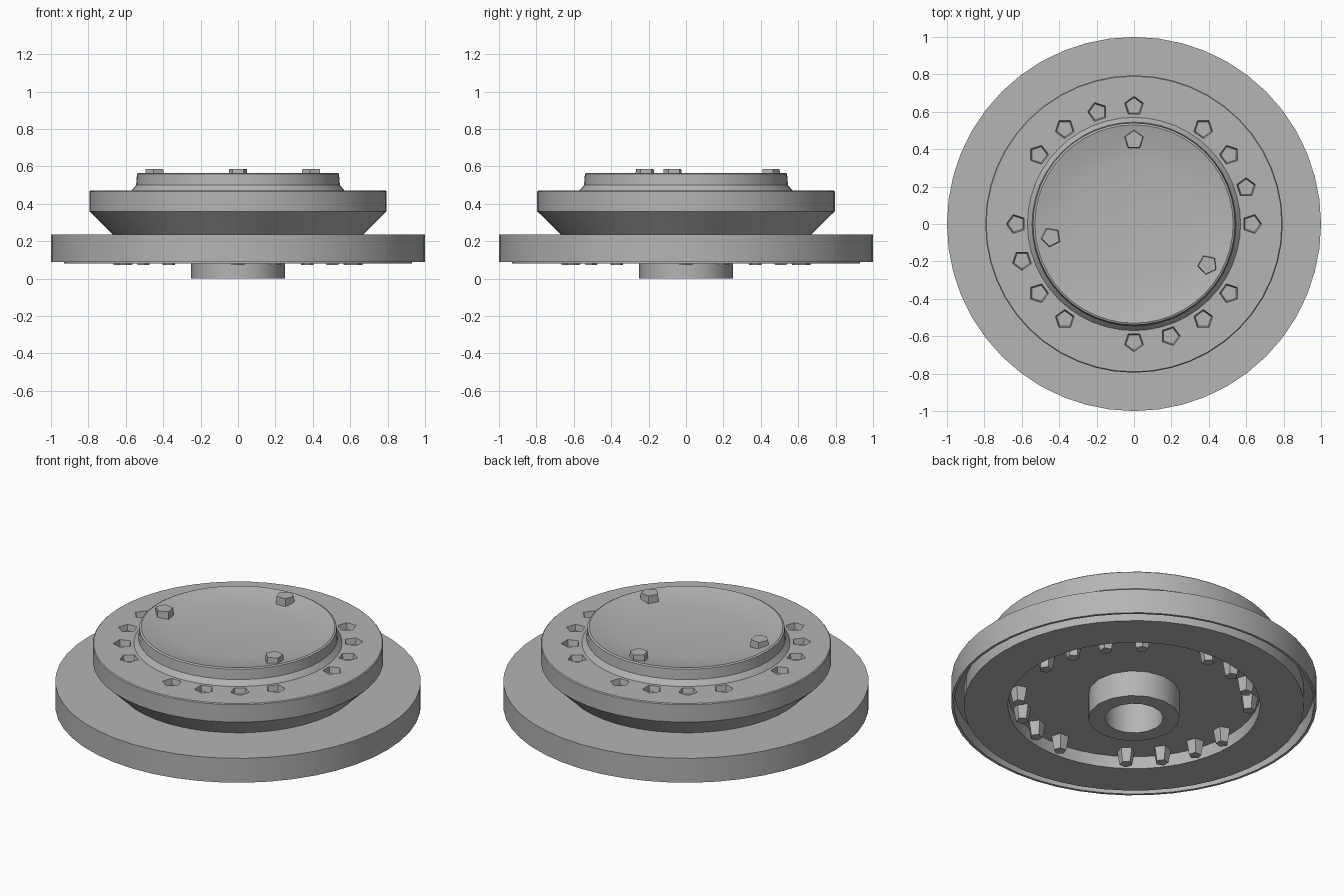
import bpy, bmesh, math

if "Cube" in bpy.data.objects:
    bpy.data.objects.remove(bpy.data.objects["Cube"])

mat = bpy.data.materials.new("mid_grey")
mat.diffuse_color = (0.46, 0.46, 0.46, 1)
mat.use_nodes = True
mat.node_tree.nodes["Principled BSDF"].inputs["Base Color"].default_value = mat.diffuse_color


def finish(name, bm):
    bmesh.ops.recalc_face_normals(bm, faces=bm.faces)
    me = bpy.data.meshes.new(name)
    bm.to_mesh(me)
    bm.free()
    me.materials.append(mat)
    ob = bpy.data.objects.new(name, me)
    bpy.context.collection.objects.link(ob)
    return ob


def activate(ob):
    bpy.ops.object.select_all(action='DESELECT')
    ob.select_set(True)
    bpy.context.view_layer.objects.active = ob


def smooth(ob, deg=30):
    activate(ob)
    bpy.ops.object.shade_smooth_by_angle(angle=math.radians(deg))


def lathe(name, profile, n):
    """Spin an (r, z) profile around z; points with r = 0 become poles."""
    bm = bmesh.new()
    rings = []
    for r, z in profile:
        if r == 0:
            rings.append([bm.verts.new((0, 0, z))] * n)
        else:
            rings.append([bm.verts.new((r * math.cos(2 * math.pi * i / n),
                                        r * math.sin(2 * math.pi * i / n), z))
                          for i in range(n)])
    for a, b in zip(rings, rings[1:]):
        for i in range(n):
            j = (i + 1) % n
            bm.faces.new(list(dict.fromkeys((a[i], a[j], b[j], b[i]))))
    return finish(name, bm)


def pins(name, angles, radius, r_bottom, r_top, z0, z1):
    """Five-sided studs placed on a circle."""
    bm = bmesh.new()
    for deg in angles:
        a = math.radians(deg)
        x, y = radius * math.cos(a), radius * math.sin(a)
        loops = [[bm.verts.new((x + r * math.cos(a + 2 * math.pi * i / 5),
                                y + r * math.sin(a + 2 * math.pi * i / 5), z))
                  for i in range(5)] for r, z in ((r_bottom, z0), (r_top, z1))]
        bm.faces.new(loops[0][::-1])
        bm.faces.new(loops[1])
        for i in range(5):
            j = (i + 1) % 5
            bm.faces.new((loops[0][i], loops[0][j], loops[1][j], loops[1][i]))
    return finish(name, bm)


# Main wheel: dished cap, upper rim, waist, flange with a groove, hollow underside
wheel = lathe("wheel_body", [
    (0, 0.53), (0.34, 0.53), (0.45, 0.545), (0.53, 0.565), (0.54, 0.56),
    (0.545, 0.50), (0.57, 0.47),
    (0.79, 0.47), (0.795, 0.465), (0.795, 0.36), (0.67, 0.237),
    (0.985, 0.237), (1.0, 0.237), (1.0, 0.09), (0.985, 0.09), (0.985, 0.18),
    (0.93, 0.18), (0.93, 0.08), (0.69, 0.08), (0.69, 0.155),
    (0.2, 0.155), (0.2, 0.32), (0, 0.32)], 48)

# Four groups of four shallow sockets
angles = [90 * k + 18 * j for k in range(4) for j in range(4)]
cutter = pins("socket_cutter", angles, 0.63, 0.045, 0.06, 0.435, 0.50)
cutter.hide_render = True
mod = wheel.modifiers.new("sockets", 'BOOLEAN')
mod.operation = 'DIFFERENCE'
mod.solver = 'EXACT'
mod.object = cutter
activate(wheel)
bpy.ops.object.modifier_apply(modifier=mod.name)
bpy.data.objects.remove(cutter)
smooth(wheel)

# Studs under the sockets
pins("underside_studs", angles, 0.63, 0.035, 0.05, 0.073, 0.16)

# Three studs on the dished cap
pins("cap_studs", (90, 189, 331), 0.45, 0.055, 0.05, 0.53, 0.585)

# Hub tube with a deep bore
hub = lathe("hub", [(0, 0.30), (0.16, 0.30), (0.16, 0.0), (0.25, 0.0),
                    (0.25, 0.31), (0, 0.31)], 16)
smooth(hub)
